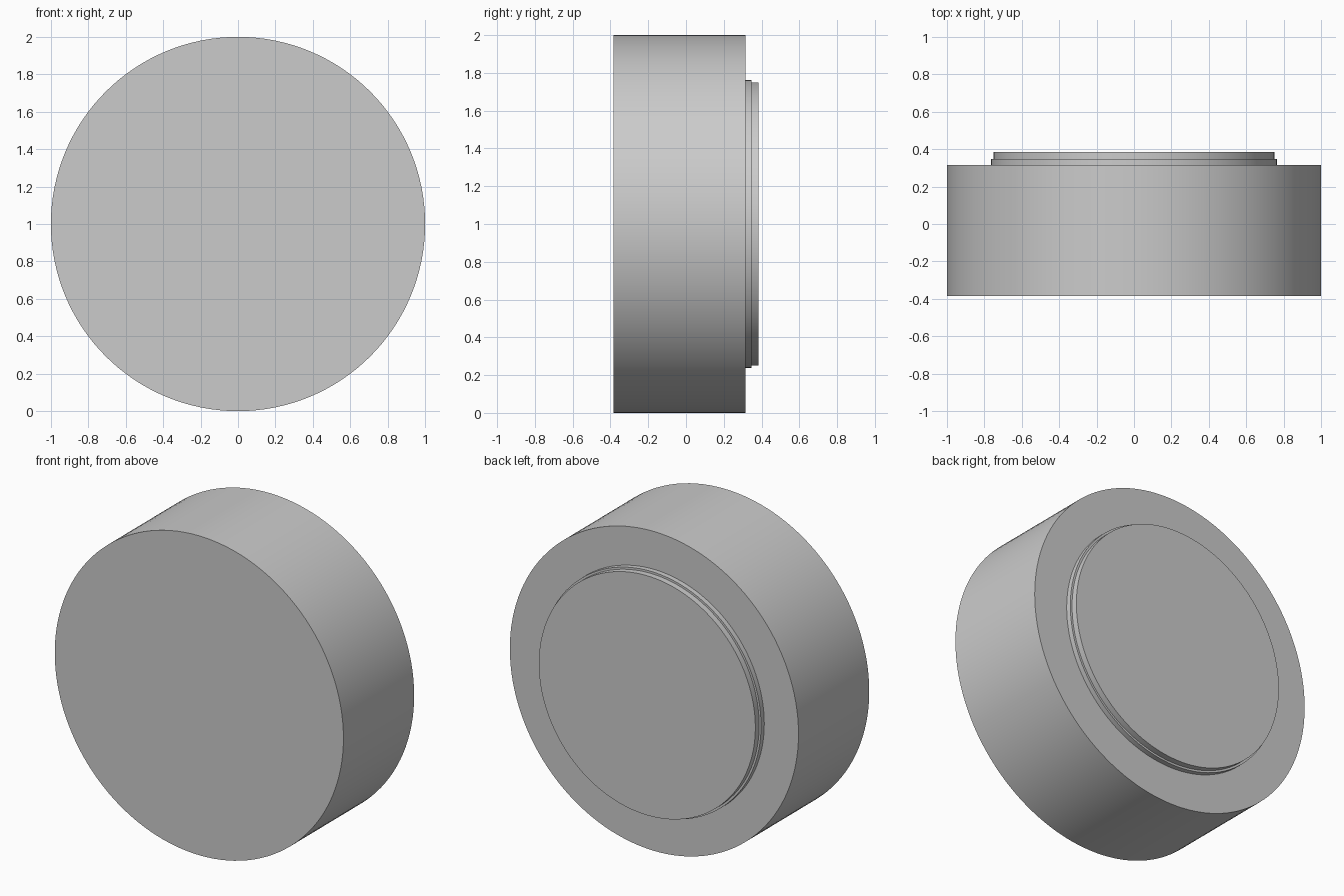
import bpy
import math

if "Cube" in bpy.data.objects:
    bpy.data.objects.remove(bpy.data.objects["Cube"], do_unlink=True)

grey = bpy.data.materials.new("plain grey")
grey.use_nodes = True
colour = (0.6, 0.6, 0.6, 1)
grey.diffuse_color = colour
grey.node_tree.nodes["Principled BSDF"].inputs["Base Color"].default_value = colour


def disc(name, radius, front, back):
    """Smooth-sided disc lying along y, centred at z = 1."""
    bpy.ops.mesh.primitive_cylinder_add(
        vertices=128, radius=radius, depth=back - front,
        location=(0, (front + back) / 2, 1), rotation=(math.pi / 2, 0, 0))
    obj = bpy.context.object
    obj.name = name
    obj.data.materials.append(grey)
    bpy.ops.object.transform_apply(location=False, rotation=True, scale=False)
    bpy.ops.object.shade_smooth_by_angle(angle=math.radians(30))


# Main drum, then the two shallow steps on its back
disc("drum_body", 1.0, -0.385, 0.315)
disc("back_step", 0.763, 0.315, 0.347)
disc("back_plate", 0.75, 0.347, 0.385)
